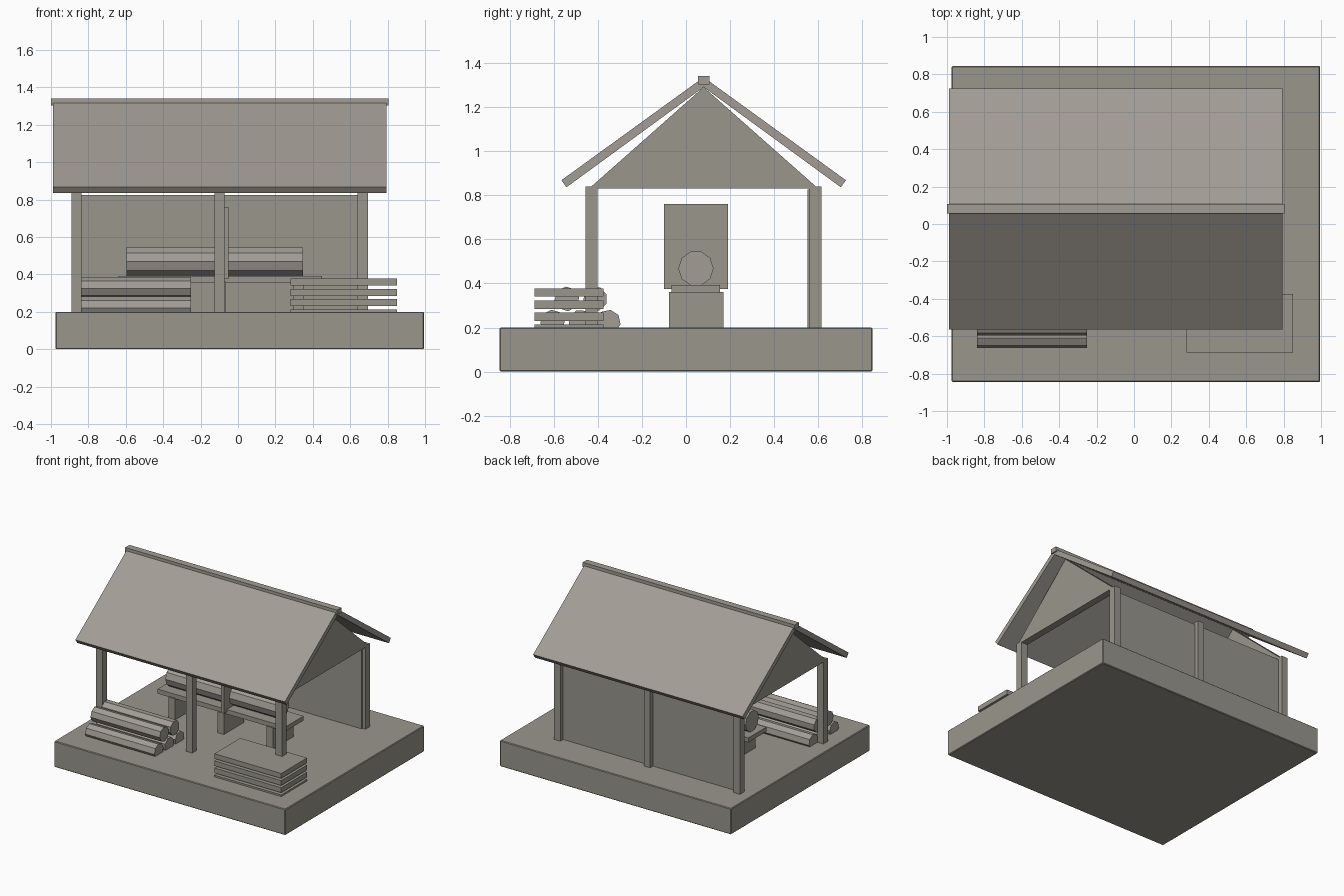
import bpy, math
from mathutils import Vector

cube = bpy.data.objects.get("Cube")
if cube:
    bpy.data.objects.remove(cube, do_unlink=True)


def material(name, rgb):
    m = bpy.data.materials.new(name)
    m.use_nodes = True
    col = (*rgb, 1)
    m.diffuse_color = col
    m.node_tree.nodes["Principled BSDF"].inputs["Base Color"].default_value = col
    return m


STONE = material("grey timber", (0.32, 0.305, 0.265))
BARK = material("warm grey timber", (0.36, 0.335, 0.30))


def prism(name, profile, x0, x1, mat):
    """Extrude a closed (y, z) profile along x."""
    n = len(profile)
    verts = [(x, y, z) for x in (x0, x1) for y, z in profile]
    faces = [list(range(n))[::-1], list(range(n, 2 * n))]
    faces += [(i, (i + 1) % n, (i + 1) % n + n, i + n) for i in range(n)]
    mesh = bpy.data.meshes.new(name)
    mesh.from_pydata(verts, [], faces)
    mesh.materials.append(mat)
    ob = bpy.data.objects.new(name, mesh)
    bpy.context.collection.objects.link(ob)
    return ob


def box(name, x, y, z, mat=STONE):
    profile = [(y[0], z[0]), (y[1], z[0]), (y[1], z[1]), (y[0], z[1])]
    return prism(name, profile, x[0], x[1], mat)


def log(name, x, y, z, radius, sides, turn=0.0):
    angles = [turn + math.tau * i / sides for i in range(sides)]
    profile = [(y + radius * math.cos(a), z + radius * math.sin(a)) for a in angles]
    return prism(name, profile, x[0], x[1], BARK)


# Platform
FLOOR = 0.2
base = box("platform", (-0.975, 0.995), (-0.845, 0.845), (0, FLOOR))
bevel = base.modifiers.new("soft edge", "BEVEL")
bevel.width = 0.005
bevel.segments = 1

# Posts and back wall
for label, px in (("left", 0.667), ("middle", -0.098), ("right", -0.863)):
    for side, py in (("front", -0.428), ("back", 0.588)):
        box(f"{side}_{label}_post", (px - 0.027, px + 0.027),
            (py - 0.027, py + 0.027), (FLOOR, 0.84))
box("back_wall", (-0.863, 0.667), (0.55, 0.58), (FLOOR, 0.825))

# Gables
MID = 0.08
gable = [(MID - 0.52, 0.83), (MID + 0.52, 0.83), (MID, 1.29)]
box_ends = (("left", 0.64, 0.694), ("right", -0.89, -0.836))
for label, x0, x1 in box_ends:
    prism(f"{label}_gable", gable, x0, x1, STONE)

# Roof slopes and ridge
for label, s in (("front", -1), ("back", 1)):
    slope = [(MID, 1.29), (MID + s * 0.622, 0.836),
             (MID + s * 0.645, 0.868), (MID, 1.335)]
    prism(f"{label}_roof", slope if s > 0 else slope[::-1], -0.99, 0.795, BARK)
for ob in bpy.data.objects:
    if ob.name.endswith("_roof"):
        ob.data.validate()
box("roof_ridge", (-1.0, 0.805), (0.055, 0.107), (1.303, 1.34), BARK)

# Sawing bench with blade frame and log
for i, px in enumerate((-0.51, -0.093, 0.325)):
    box(f"bench_leg_{i + 1}", (px - 0.027, px + 0.027), (-0.077, 0.17), (FLOOR, 0.362))
box("bench_top", (-0.64, 0.45), (-0.065, 0.155), (0.357, 0.392))
box("saw_frame", (-0.075, -0.05), (-0.1, 0.19), (0.375, 0.76))
log("bench_log", (-0.595, 0.348), 0.045, 0.468, 0.08, 10)

# Log pile
rows = ((0.225, (-0.605, -0.478, -0.352)), (0.33, (-0.54, -0.412)))
for r, (z, ys) in enumerate(rows):
    for i, y in enumerate(ys):
        log(f"pile_log_{r + 1}_{i + 1}", (-0.84, -0.25), y, z, 0.056, 8, 0.1 + 0.25 * i)

# Plank stack
for i in range(4):
    top = 0.378 - 0.055 * i
    box(f"stacked_plank_{i + 1}", (0.28, 0.85), (-0.688, -0.373), (top - 0.038, top))
